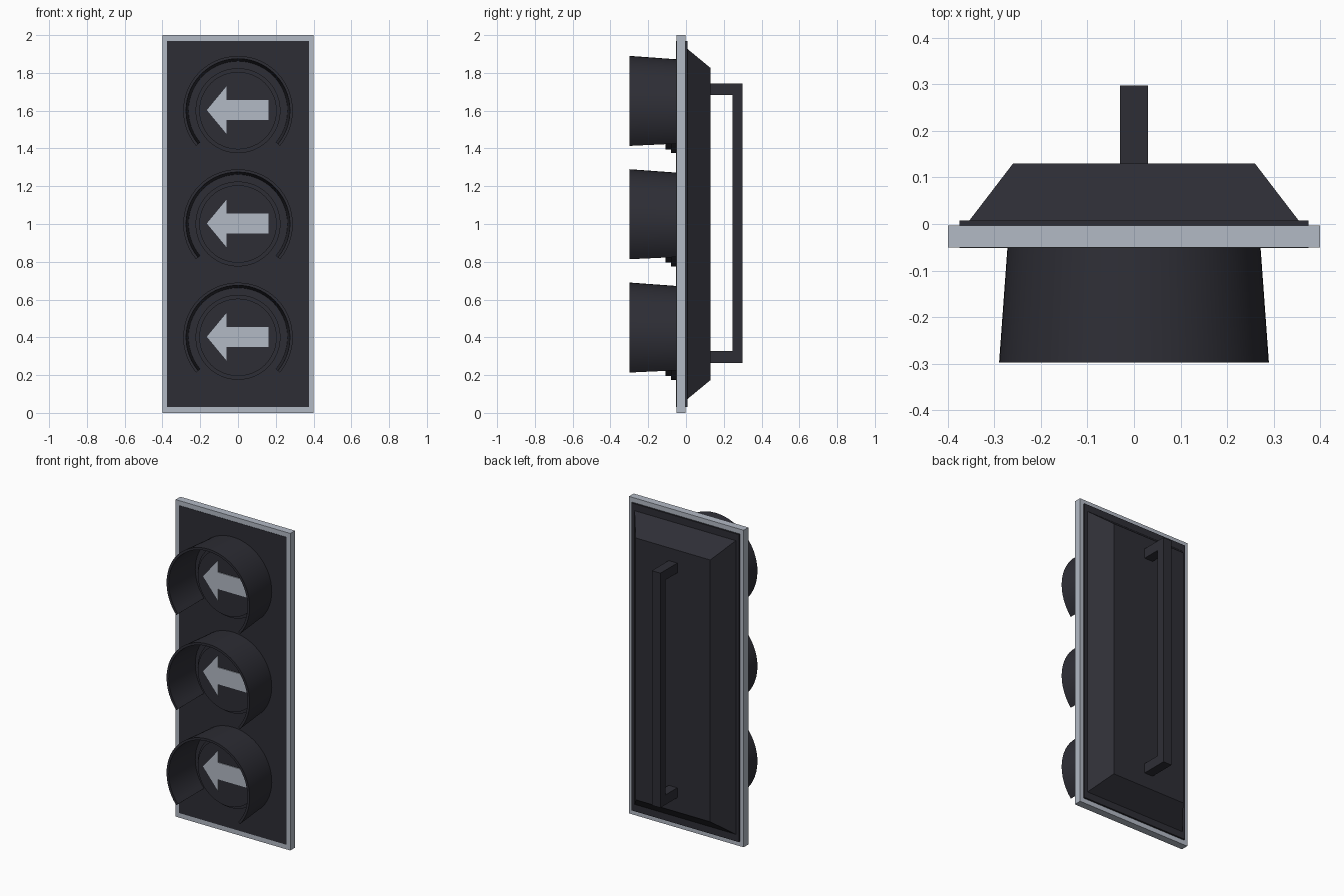
import bpy, bmesh
from math import sin, cos, pi, radians

old = bpy.data.objects.get("Cube")
if old:
    bpy.data.objects.remove(old, do_unlink=True)


def material(name, rgb):
    m = bpy.data.materials.new(name)
    m.use_nodes = True
    m.diffuse_color = (*rgb, 1)
    m.node_tree.nodes["Principled BSDF"].inputs["Base Color"].default_value = (*rgb, 1)
    return m


DARK = material("charcoal", (0.027, 0.027, 0.036))
GREY = material("light grey", (0.45, 0.49, 0.56))


def finish(name, bm, mat, smooth=False):
    bmesh.ops.recalc_face_normals(bm, faces=bm.faces)
    mesh = bpy.data.meshes.new(name)
    bm.to_mesh(mesh)
    bm.free()
    obj = bpy.data.objects.new(name, mesh)
    bpy.context.collection.objects.link(obj)
    mesh.materials.append(mat)
    if smooth:
        bpy.ops.object.select_all(action="DESELECT")
        obj.select_set(True)
        bpy.context.view_layer.objects.active = obj
        bpy.ops.object.shade_smooth_by_angle(angle=radians(30))
    return obj


def prism(name, profile, axis, a, b, mat, scale_b=(1, 1), origin=(0, 0), smooth=False):
    """Extrude a 2D profile from a to b; axis y takes (x, z), axis x takes (y, z)."""
    bm = bmesh.new()
    loops = []
    for depth, (su, sv) in ((a, (1, 1)), (b, scale_b)):
        pts = [(origin[0] + u * su, origin[1] + v * sv) for u, v in profile]
        loops.append([bm.verts.new((u, depth, v) if axis == "y" else (depth, u, v))
                      for u, v in pts])
    n = len(profile)
    bm.faces.new(loops[0])
    bm.faces.new(loops[1])
    for i in range(n):
        j = (i + 1) % n
        bm.faces.new((loops[0][i], loops[0][j], loops[1][j], loops[1][i]))
    return finish(name, bm, mat, smooth)


def rect(hx, hz):
    return [(-hx, -hz), (hx, -hz), (hx, hz), (-hx, hz)]


def circle(r, n=48):
    return [(r * cos(2 * pi * i / n), r * sin(2 * pi * i / n)) for i in range(n)]


def visor(name, z, start=-40, end=220, n=40):
    """Flared open-bottomed hood with a thin wall."""
    section = [(0.272, -0.05), (0.29, -0.298), (0.275, -0.298), (0.262, -0.05)]
    bm = bmesh.new()
    rows = []
    for i in range(n + 1):
        t = radians(start + (end - start) * i / n)
        rows.append([bm.verts.new((r * cos(t), y, z + r * sin(t))) for r, y in section])
    for p, q in zip(rows, rows[1:]):
        for k in range(4):
            m = (k + 1) % 4
            bm.faces.new((p[k], p[m], q[m], q[k]))
    bm.faces.new(rows[0])
    bm.faces.new(rows[-1])
    finish(name, bm, DARK, True)


# Backing board with dark face and rear plates
MID = (0, 1)
prism("backing_board", rect(0.4, 1), "y", -0.05, -0.003, GREY, origin=MID)
prism("front_panel", rect(0.375, 0.97), "y", -0.052, -0.04, DARK, origin=MID)
prism("rear_plate", rect(0.375, 0.97), "y", -0.01, 0.008, DARK, origin=MID)

# Tapered rear housing
prism("rear_housing", rect(0.355, 0.928), "y", 0.006, 0.13, DARK,
      scale_b=(0.26 / 0.355, 0.826 / 0.928), origin=MID)

# Rear handle, a C-shaped bar
handle = [(0.12, 0.265), (0.298, 0.265), (0.298, 1.745), (0.12, 1.745),
          (0.12, 1.683), (0.247, 1.683), (0.247, 0.327), (0.12, 0.327)]
prism("rear_handle", handle, "x", -0.03, 0.03, DARK)

# Three lamps: stepped lens, arrow and visor
arrow = [(-0.165, 0), (-0.06, -0.127), (-0.06, -0.053), (0.162, -0.053),
         (0.162, 0.053), (-0.06, 0.053), (-0.06, 0.127)]
for label, z in (("bottom", 0.4), ("middle", 1.0), ("top", 1.6)):
    at = (0, z)
    prism(label + "_lens_rim", circle(0.225), "y", -0.045, -0.08, DARK, origin=at, smooth=True)
    prism(label + "_lens", circle(0.205), "y", -0.07, -0.108, DARK, origin=at, smooth=True)
    prism(label + "_arrow", arrow, "y", -0.104, -0.113, GREY, origin=(0, z + 0.003))
    visor(label + "_visor", z)
